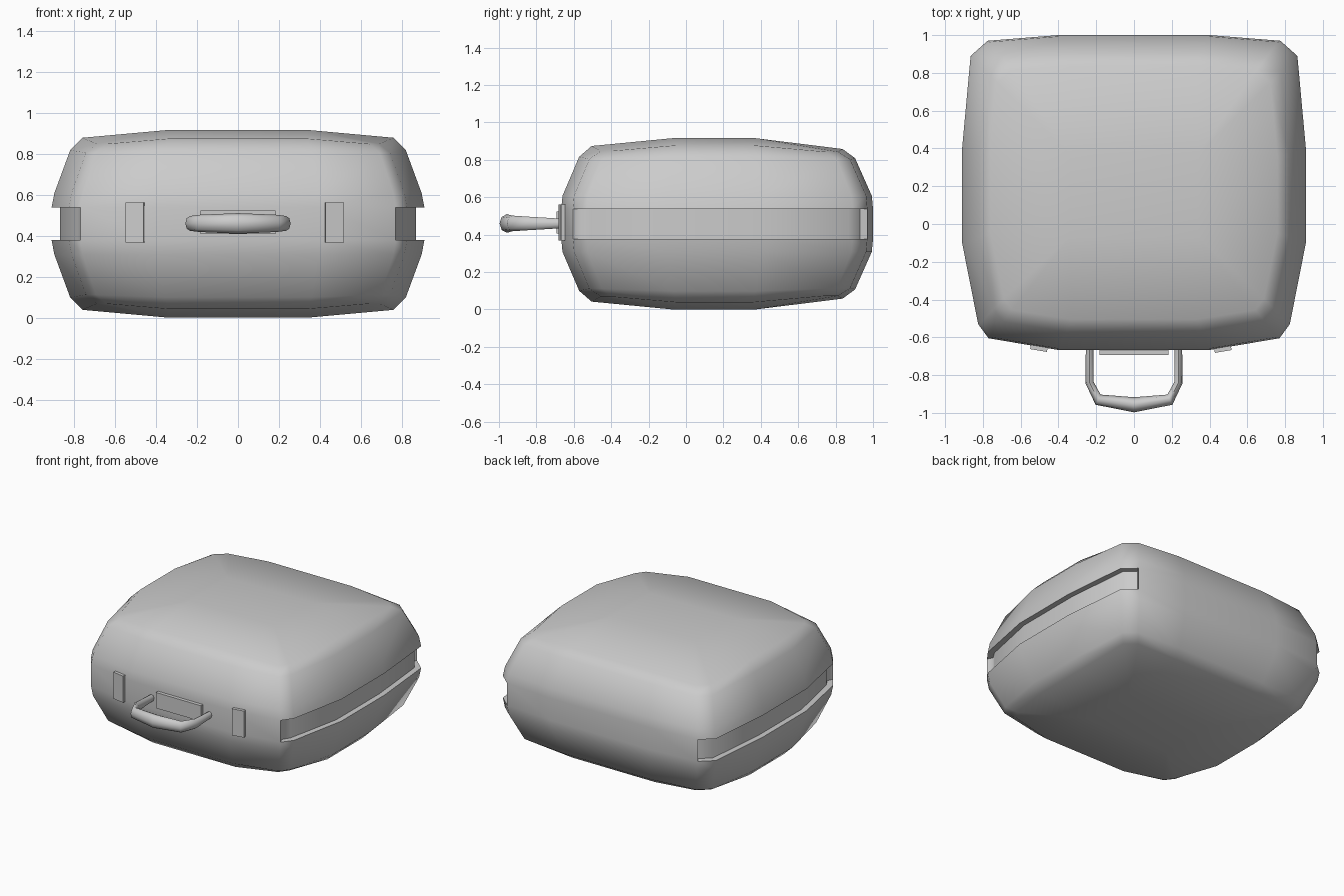
import bpy, bmesh, math
from mathutils import Vector, Matrix

old = bpy.data.objects.get("Cube")
if old:
    bpy.data.objects.remove(old, do_unlink=True)

grey = bpy.data.materials.new("plain grey")
grey.use_nodes = True
COLOUR = (0.6, 0.6, 0.6, 1)
grey.diffuse_color = COLOUR
grey.node_tree.nodes["Principled BSDF"].inputs["Base Color"].default_value = COLOUR

MID = 0.458      # height of the horizontal symmetry plane
CY = 0.165       # centre of the case in depth


def finish(name, bm, angle):
    bmesh.ops.recalc_face_normals(bm, faces=bm.faces)
    mesh = bpy.data.meshes.new(name)
    bm.to_mesh(mesh)
    bm.free()
    mesh.materials.append(grey)
    obj = bpy.data.objects.new(name, mesh)
    bpy.context.collection.objects.link(obj)
    bpy.ops.object.select_all(action='DESELECT')
    obj.select_set(True)
    bpy.context.view_layer.objects.active = obj
    bpy.ops.object.shade_smooth_by_angle(angle=math.radians(angle))
    return obj


# Plan outline, left half from front to back, and the recessed strap channel
outline = [(.4, -.667), (.77, -.605), (.825, -.53), (.91, -.1),
           (.91, .4), (.865, .89), (.775, .97), (.4, 1.0)]
channel = [(.75, -.565), (.785, -.51), (.87, -.1), (.87, .4), (.825, .87), (.75, .93)]


def both_sides(pts):
    return pts + [(-x, y) for x, y in reversed(pts)]


# Shell layers: height above the middle, x scale, y scale
layers = [(.08, 1, 1), (.15, .985, .992), (.36, .9, .885), (.42, .835, .805)]
# Drop of each outline point on the upper two layers (corners sag)
sag = [.004, .03, .03, 0, 0, .035, .035, .02]
sag = sag + sag[::-1]

bm = bmesh.new()
edge_rings, channel_rings = [], []
for side in (1, -1):
    rings = []
    for i, (h, sx, sy) in enumerate(layers):
        ring = []
        for (x, y), drop in zip(both_sides(outline), sag):
            d = drop * (0, 0, .45, 1)[i]
            ring.append(bm.verts.new((x * sx, CY + (y - CY) * sy, MID + side * (h - d))))
        rings.append(ring)
    for a, b in zip(rings, rings[1:]):
        for k in range(16):
            n = (k + 1) % 16
            bm.faces.new((a[k], a[n], b[n], b[k]))
    # Flat crown with sloping borders and fanned corners
    top = rings[-1]
    crown = [bm.verts.new((x, y, MID + side * .458))
             for x, y in ((.34, -.07), (.34, .37), (-.34, .37), (-.34, -.07))]
    bm.faces.new(crown)
    for c in range(4):
        for k in range(3):
            s = c * 4 + k
            bm.faces.new((crown[c], top[s], top[s + 1]))
        s = c * 4 + 3
        bm.faces.new((crown[c], top[s], top[(s + 1) % 16], crown[(c + 1) % 4]))
    # Ledges over the channel on both sides
    edge = rings[0]
    inner = [bm.verts.new((x, y, MID + side * .08)) for x, y in both_sides(channel)]
    for lo in (0, 1):
        outer_part = edge[1 + 8 * lo:7 + 8 * lo]
        inner_part = inner[6 * lo:6 + 6 * lo]
        for k in range(5):
            bm.faces.new((outer_part[k], outer_part[k + 1], inner_part[k + 1], inner_part[k]))
    edge_rings.append(edge)
    channel_rings.append(inner)

# Middle band: flush at front and back, recessed along the sides
upper = edge_rings[0], channel_rings[0]
lower = edge_rings[1], channel_rings[1]


def band(e, c):
    return e[:2] + c[:6] + e[6:10] + c[6:] + e[14:]


hi, lo = band(*upper), band(*lower)
for k in range(len(hi)):
    n = (k + 1) % len(hi)
    bm.faces.new((hi[k], hi[n], lo[n], lo[k]))
finish("case_shell", bm, 60)

# Handle: tapered tube swept along a bent path, thickest at the grip
half = [(-.235, -.64, .02, .024), (-.235, -.84, .022, .036),
        (-.19, -.93, .03, .042), (0, -.957, .04, .05)]
path = half + [(-x, y, a, b) for x, y, a, b in reversed(half[:-1])]
bm = bmesh.new()
SIDES = 8
tube = []
for i, (x, y, flat, tall) in enumerate(path):
    p, q = path[max(i - 1, 0)], path[min(i + 1, len(path) - 1)]
    along = Vector((q[0] - p[0], q[1] - p[1], 0)).normalized()
    across = Vector((along.y, -along.x, 0))
    ring = []
    for k in range(SIDES):
        t = math.tau * k / SIDES
        co = Vector((x, y, MID + .002)) + across * flat * math.cos(t)
        co.z += tall * math.sin(t)
        ring.append(bm.verts.new(co))
    tube.append(ring)
for a, b in zip(tube, tube[1:]):
    for k in range(SIDES):
        n = (k + 1) % SIDES
        bm.faces.new((a[k], a[n], b[n], b[k]))
bm.faces.new(tube[0])
bm.faces.new(tube[-1])
finish("handle", bm, 60)


# Plate behind the handle and the two latches
def block(name, centre, size, turn=0):
    bm = bmesh.new()
    bmesh.ops.create_cube(bm, size=1)
    bmesh.ops.transform(bm, verts=bm.verts, matrix=Matrix.Translation(centre)
                        @ Matrix.Rotation(math.radians(turn), 4, 'Z')
                        @ Matrix.Diagonal((*size, 1)))
    finish(name, bm, 30)


block("handle_plate", (0, -.67, .465), (.365, .045, .115))
block("left_latch", (.47, -.66, .465), (.09, .03, .195), 9.5)
block("right_latch", (-.503, -.655, .465), (.09, .03, .195), -9.5)
